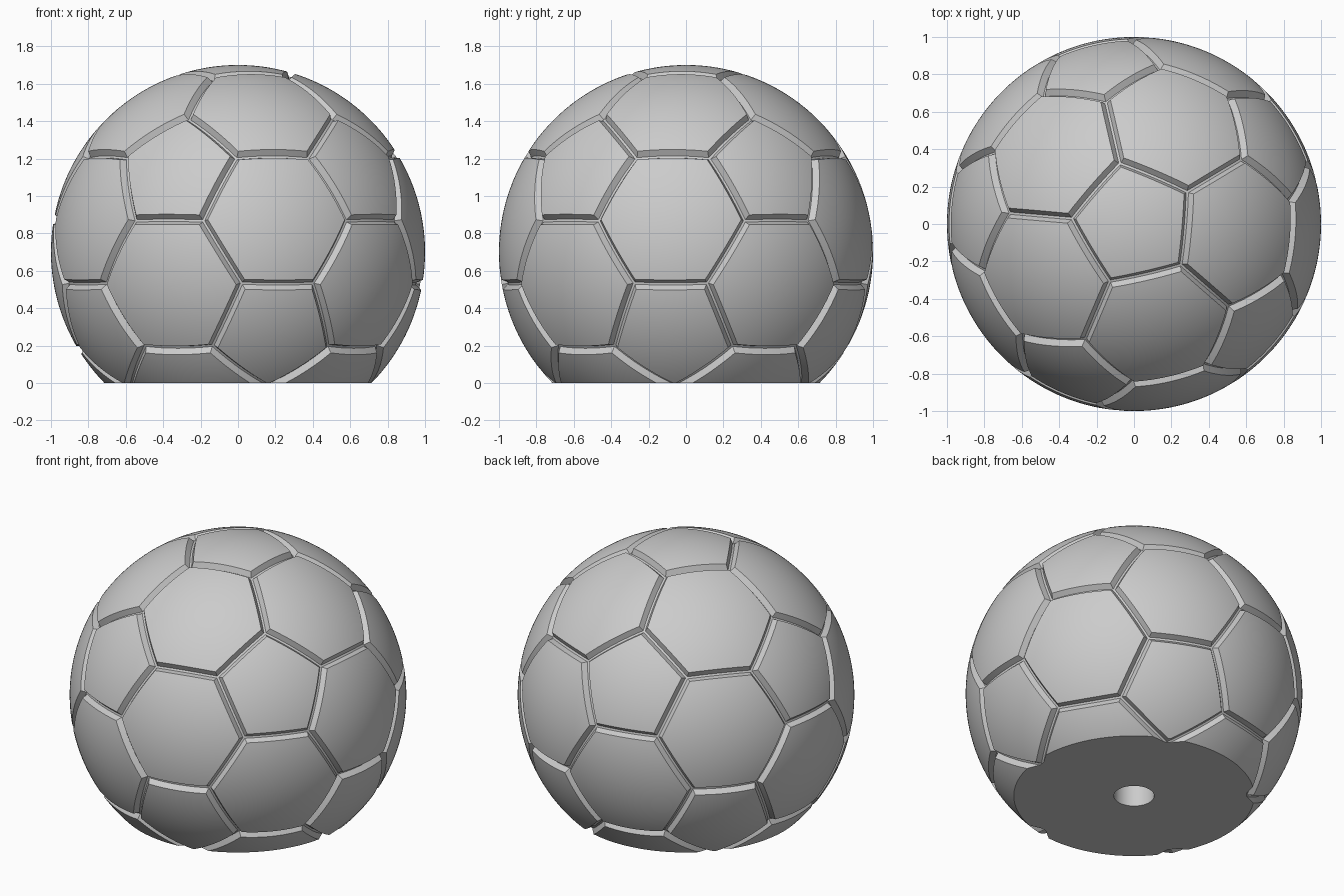
import bpy, bmesh
from math import sin, cos, pi, radians, atan2
from itertools import combinations
from mathutils import Vector

if "Cube" in bpy.data.objects:
    bpy.data.objects.remove(bpy.data.objects["Cube"])

CENTRE_Z = 0.7
TURN = radians(31)       # turn of the panel pattern about the upright axis
GROOVE = 0.028           # half width of a seam at the surface
FLOOR = 0.007            # half width of the seam floor
FLOOR_R = 0.968          # radius of the seam floor
STEPS = 12               # divisions along each panel edge
HOLE_R, HOLE_TOP, HOLE_SIDES = 0.12, 0.5, 48


def polar(azimuth, z):
    r = (1 - z * z) ** 0.5
    return Vector((r * cos(azimuth), r * sin(azimuth), z))


# Twelve pentagon axes: two poles and two staggered rings
ring_z = 5 ** -0.5
axes = [Vector((0, 0, 1)), Vector((0, 0, -1))]
for k in range(5):
    azimuth = TURN + k * 2 * pi / 5
    axes += [polar(azimuth, ring_z), polar(azimuth + pi / 5, -ring_z)]


def near(a, b):
    return 0.1 < (a - b).length < 1.2


# Panel outlines: pentagons around the axes, hexagons between three axes
panels = []
for a in axes:
    side = a.orthogonal().normalized()
    up = a.cross(side)
    neighbours = sorted((b for b in axes if near(a, b)),
                        key=lambda b: atan2(b.dot(up), b.dot(side)))
    panels.append([(2 * a + b) / 3 for b in neighbours])
for a, b, c in combinations(axes, 3):
    if near(a, b) and near(b, c) and near(a, c):
        panels.append([(2 * p + q) / 3 for p, q in
                       ((a, b), (b, a), (b, c), (c, b), (c, a), (a, c))])

# Ball skin: each panel is rings from the seam floor to the panel centre
bm = bmesh.new()
for outline in panels:
    outline = [p.normalized() for p in outline]
    middle = sum(outline, Vector()) / len(outline)
    apothem = ((outline[0] + outline[1]) / 2 - middle).length
    rim = GROOVE / apothem
    rings = [(0, FLOOR_R), (FLOOR / apothem, FLOOR_R)]
    rings += [(rim + (1 - rim) * k / STEPS, 1) for k in range(STEPS + 1)]
    for p, q in zip(outline, outline[1:] + outline[:1]):
        grid = [[bm.verts.new(p.lerp(q, s / STEPS).lerp(middle, t).normalized() * r)
                 for s in range(STEPS + 1)] for t, r in rings]
        for low, high in zip(grid, grid[1:]):
            for s in range(STEPS):
                bm.faces.new((low[s], low[s + 1], high[s + 1], high[s]))
bmesh.ops.remove_doubles(bm, verts=bm.verts[:], dist=0.0005)
bmesh.ops.translate(bm, verts=bm.verts[:], vec=(0, 0, CENTRE_Z))

# Flat base: slice the ball and fill the cut around a round socket
bmesh.ops.bisect_plane(bm, geom=bm.verts[:] + bm.edges[:] + bm.faces[:],
                       dist=0.0001, plane_co=(0, 0, 0), plane_no=(0, 0, -1),
                       clear_outer=True)
base_edges = [e for e in bm.edges if e.is_boundary]
circle = bmesh.ops.create_circle(bm, segments=HOLE_SIDES, radius=HOLE_R)["verts"]
hole_edges = list({e for v in circle for e in v.link_edges})
bmesh.ops.triangle_fill(bm, edges=base_edges + hole_edges, use_beauty=True,
                        normal=(0, 0, -1))

# Socket wall and ceiling
wall = bmesh.ops.extrude_edge_only(bm, edges=hole_edges)["geom"]
top_verts = [g for g in wall if isinstance(g, bmesh.types.BMVert)]
bmesh.ops.translate(bm, verts=top_verts, vec=(0, 0, HOLE_TOP))
bmesh.ops.holes_fill(bm, edges=[g for g in wall if isinstance(g, bmesh.types.BMEdge)],
                     sides=HOLE_SIDES)
bmesh.ops.recalc_face_normals(bm, faces=bm.faces[:])

mesh = bpy.data.meshes.new("ball")
bm.to_mesh(mesh)
bm.free()
ball = bpy.data.objects.new("ball", mesh)
bpy.context.collection.objects.link(ball)

# Plain grey
grey = bpy.data.materials.new("plain grey")
grey.use_nodes = True
colour = (0.6, 0.6, 0.6, 1)
grey.diffuse_color = colour
grey.node_tree.nodes["Principled BSDF"].inputs["Base Color"].default_value = colour
mesh.materials.append(grey)

bpy.ops.object.select_all(action="DESELECT")
ball.select_set(True)
bpy.context.view_layer.objects.active = ball
bpy.ops.object.shade_smooth_by_angle(angle=radians(25))
